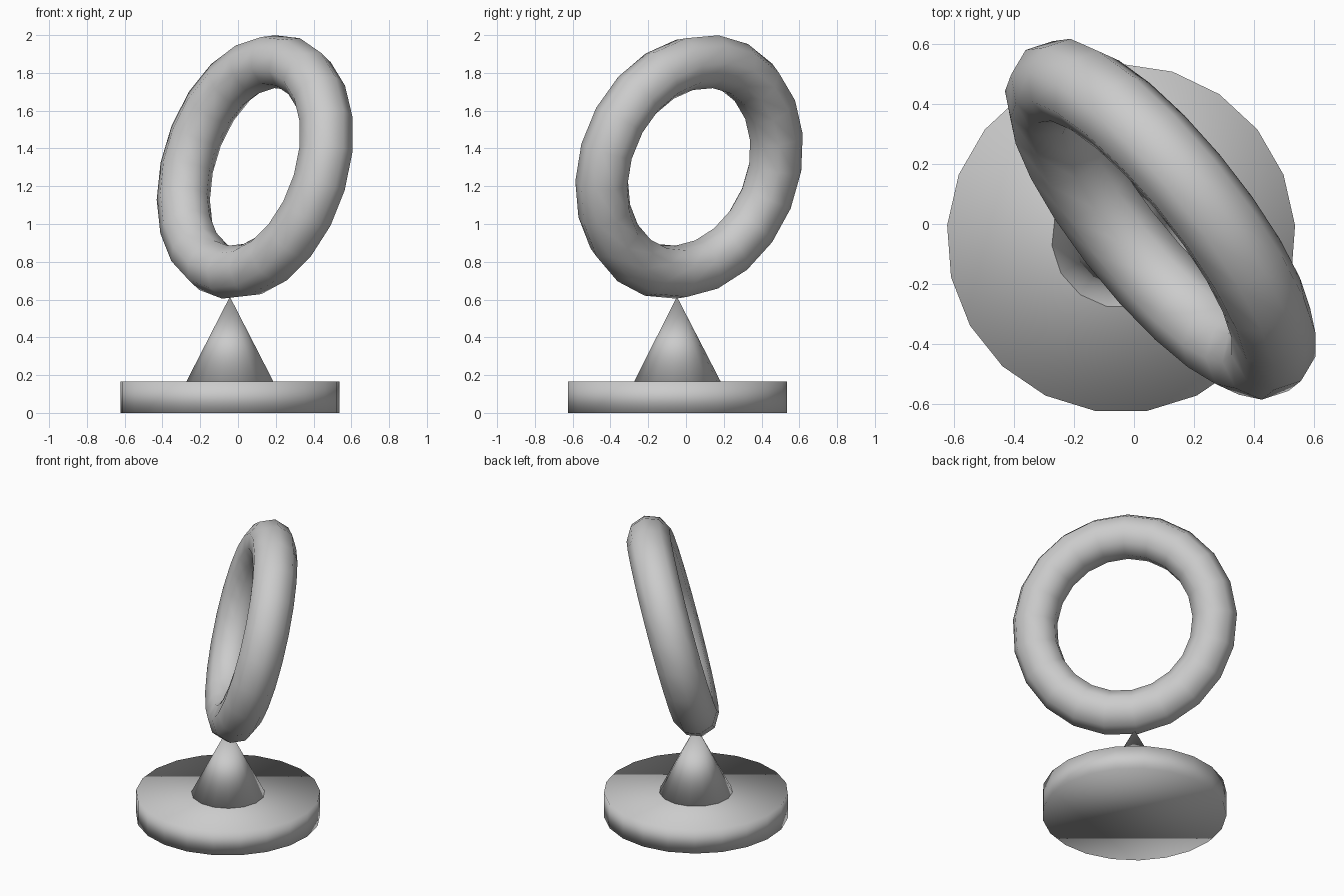
import bpy
from mathutils import Matrix, Vector

if "Cube" in bpy.data.objects:
    bpy.data.objects.remove(bpy.data.objects["Cube"])

CX, CY = -0.043, -0.048   # shared axis of base and cone


def finish(name):
    ob = bpy.context.object
    ob.name = name
    bpy.ops.object.shade_smooth()
    return ob


# Round base slab
bpy.ops.mesh.primitive_cylinder_add(vertices=21, radius=0.582, depth=0.165,
                                    location=(CX, CY, 0.0825))
finish("base")

# Cone pedestal whose tip carries the ring
bpy.ops.mesh.primitive_cone_add(vertices=15, radius1=0.232, radius2=0, depth=0.45,
                                location=(CX, CY, 0.165 + 0.225))
finish("cone_support")

# Tilted ring, oriented by its plane normal
bpy.ops.mesh.primitive_torus_add(major_segments=21, minor_segments=9,
                                 major_radius=0.579, minor_radius=0.143)
ring = finish("ring")
normal = Vector((0.755, 0.605, -0.25)).normalized()
across = Vector((-normal.y, normal.x, 0)).normalized()
up = normal.cross(across)
turn = Matrix((across, up, normal)).transposed().to_4x4()
ring.matrix_world = Matrix.Translation((0.09, 0.017, 1.302)) @ turn
